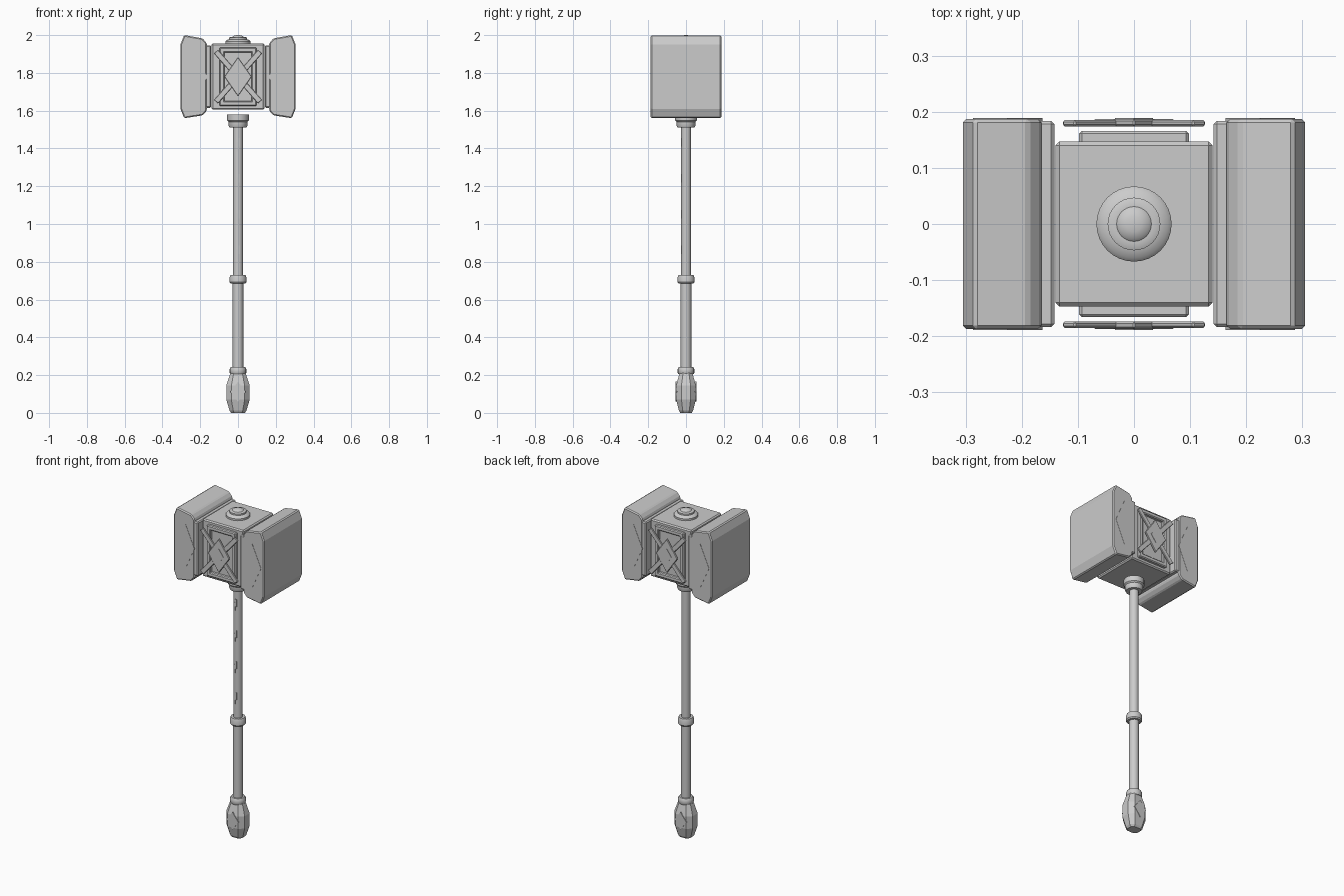
import bpy, math
from mathutils import Matrix

if "Cube" in bpy.data.objects:
    bpy.data.objects.remove(bpy.data.objects["Cube"])

ZC = 1.78  # height of the head centre


def make(name, verts, faces, bevel=0.0, smooth=False):
    me = bpy.data.meshes.new(name)
    me.from_pydata(verts, [], faces)
    ob = bpy.data.objects.new(name, me)
    bpy.context.collection.objects.link(ob)
    if bevel:
        m = ob.modifiers.new("Bevel", "BEVEL")
        m.width, m.segments, m.limit_method = bevel, 1, "ANGLE"
    if smooth:
        bpy.ops.object.select_all(action="DESELECT")
        ob.select_set(True)
        bpy.context.view_layer.objects.active = ob
        bpy.ops.object.shade_smooth_by_angle(angle=math.radians(35))
    return ob


def loft(name, rings, **kw):
    """Skin equal-length vertex rings and cap both ends."""
    n = len(rings[0])
    verts = [v for r in rings for v in r]
    faces = [(k * n + i, k * n + (i + 1) % n, (k + 1) * n + (i + 1) % n, (k + 1) * n + i)
             for k in range(len(rings) - 1) for i in range(n)]
    faces += [tuple(reversed(range(n))), tuple(range(len(verts) - n, len(verts)))]
    return make(name, verts, faces, **kw)


def prism(name, pts, y0, y1, **kw):
    """Extrude an anticlockwise xz outline from y0 to y1."""
    if y0 < y1:
        y0, y1 = y1, y0
    return loft(name, [[(x, y, z) for x, z in pts] for y in (y0, y1)], **kw)


def box(name, x0, x1, y0, y1, z0, z1, **kw):
    return prism(name, [(x0, z0), (x1, z0), (x1, z1), (x0, z1)], y0, y1, **kw)


def lathe(name, prof, n=20):
    rings = [[(r * math.cos(2 * math.pi * i / n), r * math.sin(2 * math.pi * i / n), z)
              for i in range(n)] for r, z in prof]
    return loft(name, rings, smooth=True)


def diamond(name, cx, cz, w, h, y0, y1, **kw):
    return prism(name, [(cx - w, cz), (cx, cz - h), (cx + w, cz), (cx, cz + h)], y0, y1, **kw)


# Shaft, grip and collars
lathe("shaft", [(.026, .70), (.026, 1.53)])
lathe("grip", [(.028, .22), (.028, .70)], 12)
lathe("middle_collar", [(.03, .685), (.04, .685), (.045, .692), (.045, .717), (.04, .73), (.03, .73)])
lathe("lower_collar", [(.03, .205), (.04, .205), (.044, .213), (.044, .232), (.038, .243), (.028, .243)])
lathe("neck_collar", [(.03, 1.51), (.045, 1.51), (.05, 1.52), (.05, 1.54), (.057, 1.547), (.057, 1.58), (.03, 1.58)])

# Runes carved on the shaft front
for i in range(4):
    z = 1.42 - .19 * i
    box("rune_left", -.009, 0, -.0275, -.022, z - .035, z + .015)
    box("rune_right", 0, .009, -.0275, -.022, z - .01, z + .035)

# Pommel with flattened octagonal section
section = [(.062, -.024), (.062, .024), (.035, .052), (-.035, .052),
           (-.062, .024), (-.062, -.024), (-.035, -.052), (.035, -.052)]
loft("pommel", [[(x * s, y * s, z) for x, y in section]
                for s, z in [(.58, 0), (.72, .012), (1, .07), (1, .145), (.66, .21)]])
for s in (-1, 1):
    diamond("pommel_diamond", 0, .112, .041, .053, s * .045, s * .0545)

# Head core and top knob
box("head_core", -.14, .14, -.147, .147, 1.605, 1.955, bevel=.007)
lathe("top_knob", [(.067, 1.95), (.067, 1.966), (.06, 1.974), (.047, 1.978), (.047, 1.987),
                   (.04, 1.99), (.031, 1.99), (.026, 1.995), (.014, 1.999), (.003, 2.0)], 32)

# Striking blocks on both sides
outer = [(.165, 1.60), (.188, 1.575), (.285, 1.56), (.305, 1.61),
         (.305, 1.95), (.285, 2.0), (.188, 1.983), (.165, 1.957)]
for s in (-1, 1):
    pts = [(s * x, z) for x, z in outer]
    prism("striking_block", pts if s > 0 else pts[::-1], -.187, .187, bevel=.006)
    a, b = sorted((s * .142, s * .18))
    box("block_flange", a, b, -.184, .184, 1.615, 1.945, bevel=.006)
    for f in (-1, 1):
        diamond("block_diamond", s * .225, ZC, .062, .14, f * .18, f * .1885)

# Front and back ornament: frame, crossed bars and diamonds
for f in (-1, 1):
    for s in (-1, 1):
        a, b = sorted((s * .072, s * .098))
        box("frame_side", a, b, f * .14, f * .166, 1.625, 1.935, bevel=.005)
        zc = ZC + s * .142
        box("frame_rail", -.098, .098, f * .14, f * .166, zc - .013, zc + .013, bevel=.005)
        bar = box("cross_bar", -.177, .177, f * .174, f * .185, -.015, .015, bevel=.003)
        bar.data.transform(Matrix.Translation((0, 0, ZC)) @ Matrix.Rotation(s * math.radians(48.7), 4, "Y"))
    diamond("large_diamond", 0, ZC, .073, .105, f * .174, f * .187, bevel=.003)
    diamond("small_diamond", 0, ZC, .034, .045, f * .18, f * .189)
